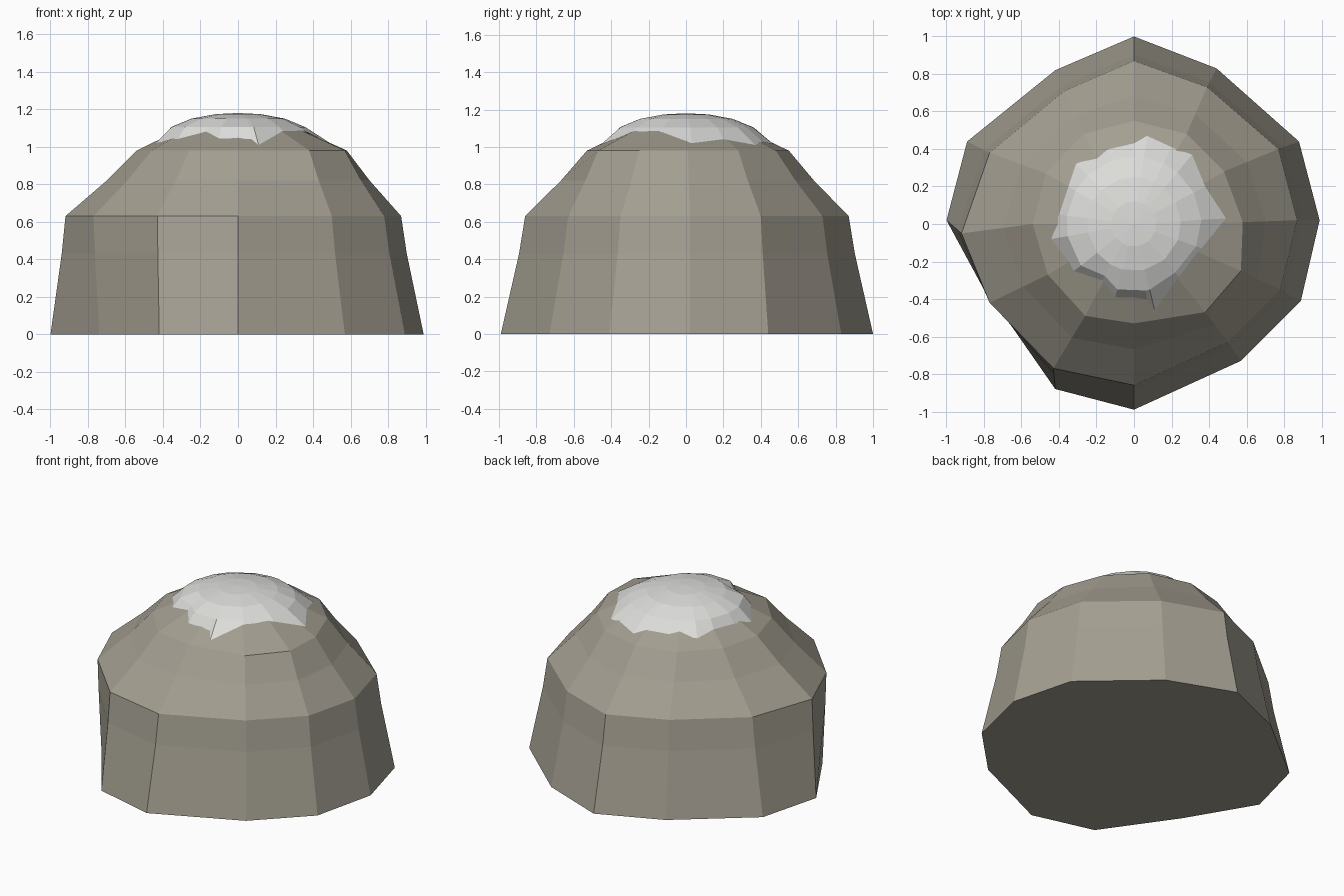
import bpy
from mathutils import Vector
from mathutils.bvhtree import BVHTree

cube = bpy.data.objects.get("Cube")
if cube:
    bpy.data.objects.remove(cube)


def make_material(name, rgb):
    mat = bpy.data.materials.new(name)
    mat.use_nodes = True
    colour = (*rgb, 1)
    mat.diffuse_color = colour
    mat.node_tree.nodes["Principled BSDF"].inputs["Base Color"].default_value = colour
    return mat


def blend(ring_a, ring_b, amount):
    """Ring of xy points part way between two rings."""
    return [Vector(a).lerp(Vector(b), amount) for a, b in zip(ring_a, ring_b)]


def at_height(ring, z):
    return [Vector((p[0], p[1], z)) for p in ring]


def scaled(ring, factor, z):
    return [Vector((p[0] * factor, p[1] * factor, z)) for p in ring]


def loft(rings, tip, closed_base):
    """Vertices and faces of stacked rings that end in a tip."""
    count = len(rings[0])
    verts = [v for ring in rings for v in ring] + [tip]
    faces = []
    for level in range(len(rings) - 1):
        for i in range(count):
            j = (i + 1) % count
            low, high = level * count, (level + 1) * count
            faces.append((low + i, low + j, high + j, high + i))
    top = (len(rings) - 1) * count
    faces += [(top + i, top + (i + 1) % count, len(verts) - 1) for i in range(count)]
    if closed_base:
        faces.append(tuple(reversed(range(count))))
    return verts, faces


def add_object(name, verts, faces, mat):
    mesh = bpy.data.meshes.new(name)
    mesh.from_pydata(verts, [], faces)
    mesh.materials.append(mat)
    obj = bpy.data.objects.new(name, mesh)
    bpy.context.collection.objects.link(obj)
    return obj


stone = make_material("grey brown stone", (0.37, 0.345, 0.285))
snow = make_material("snow white", (0.72, 0.72, 0.70))

# Outlines of the rock, counterclockwise from the right
foot = [(.99, .02), (.88, .44), (.44, .83), (0, 1), (-.42, .82), (-.89, .44),
        (-1, .02), (-.74, -.42), (-.42, -.88), (0, -.99), (.57, -.73), (.89, -.41)]
shoulder = [(.87, .02), (.77, .4), (.39, .73), (0, .87), (-.37, .71), (-.77, .38),
            (-.92, -.05), (-.77, -.42), (-.43, -.77), (0, -.86), (.5, -.63), (.78, -.35)]
crown = [(.58, .01), (.48, .28), (.28, .48), (0, .55), (-.27, .48), (-.47, .27),
         (-.54, 0), (-.46, -.27), (-.26, -.49), (0, -.53), (.38, -.47), (.57, -.25)]

# Rock body
rock_rings = [
    at_height(foot, 0),
    at_height(blend(foot, shoulder, .75), .43),
    at_height(shoulder, .63),
    at_height(blend(shoulder, crown, .58), .82),
    at_height(crown, .98),
    scaled(crown, .6, 1.085),
    scaled(crown, .3, 1.13),
]
rock_verts, rock_faces = loft(rock_rings, Vector((0, 0, 1.14)), True)
add_object("rock_body", rock_verts, rock_faces, stone)

# Ragged snow edge, laid on the rock
edge = [(.49, .03), (.38, .2), (.31, .37), (.2, .41), (.07, .47), (0, .43),
        (-.13, .4), (-.31, .32), (-.35, .2), (-.4, .05), (-.44, -.08), (-.32, -.25),
        (-.17, -.3), (-.1, -.39), (.07, -.4), (.11, -.46), (.24, -.28), (.36, -.13)]
rock_tree = BVHTree.FromPolygons(rock_verts, rock_faces)
hem = []
for x, y in edge:
    hit = rock_tree.ray_cast(Vector((x, y, 2)), Vector((0, 0, -1)))[0]
    hem.append(Vector((x, y, hit.z + .003)))


def snow_ring(radius, z):
    """Rounded ring that never reaches past the ragged edge."""
    ring = []
    for x, y in edge:
        reach = Vector((x, y)).length
        factor = min(radius, reach * .92) / reach
        ring.append(Vector((x * factor, y * factor, z)))
    return ring


# Snow cap
cap_rings = [hem, snow_ring(.36, 1.105), snow_ring(.25, 1.15), snow_ring(.12, 1.174)]
cap_verts, cap_faces = loft(cap_rings, Vector((0, 0, 1.18)), False)
add_object("snow_cap", cap_verts, cap_faces, snow)
